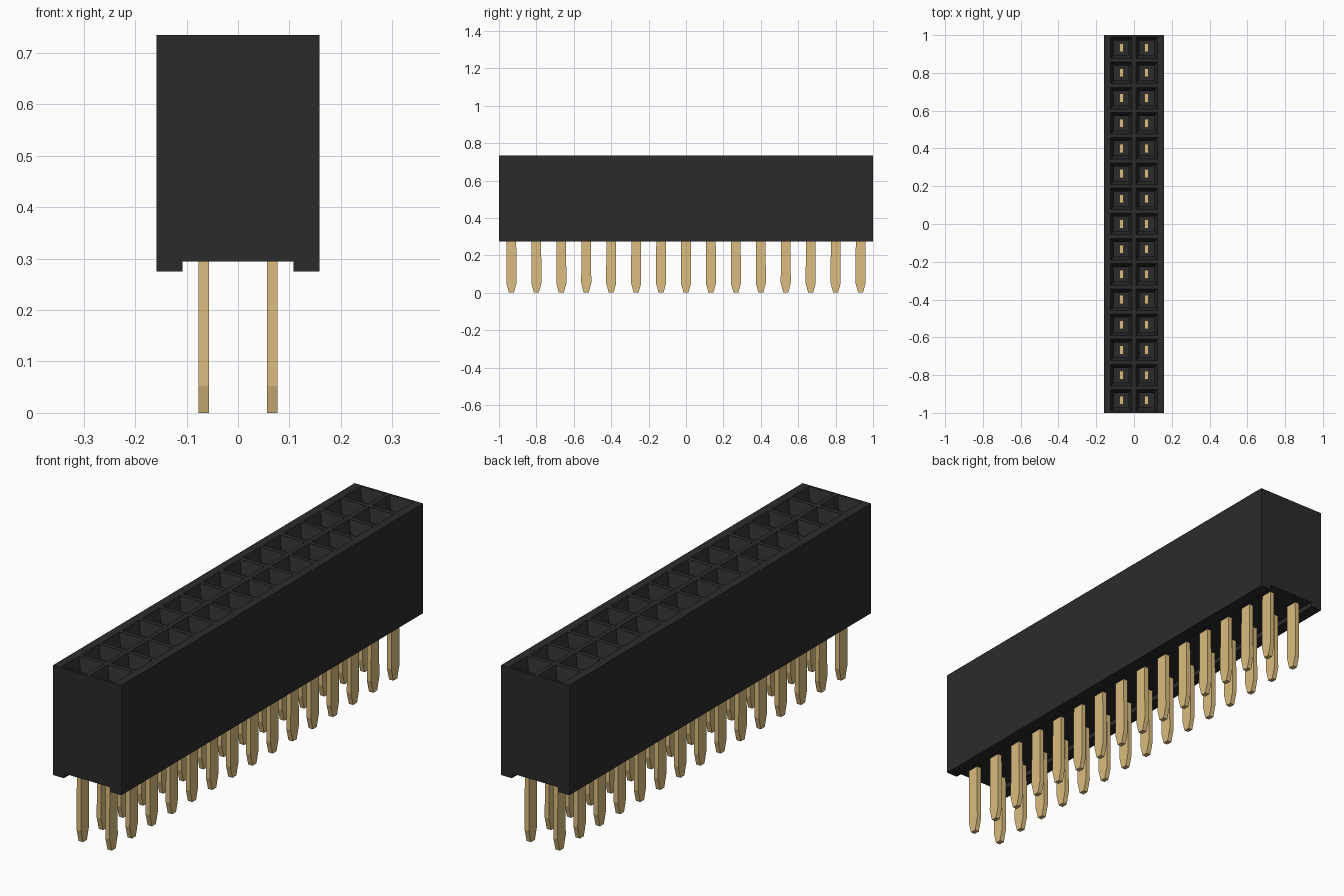
import bpy
import bmesh

cube = bpy.data.objects.get("Cube")
if cube:
    bpy.data.objects.remove(cube, do_unlink=True)

ROWS = 15
PITCH = 2 / ROWS
HALF_W, TOP, FOOT, CHANNEL = 0.159, 0.735, 0.275, 0.295
FUNNEL_DEPTH, HOLE_DEPTH = 0.05, 0.09


def make_material(name, color):
    mat = bpy.data.materials.new(name)
    mat.use_nodes = True
    mat.diffuse_color = color
    mat.node_tree.nodes["Principled BSDF"].inputs["Base Color"].default_value = color
    return mat


def make_object(name, bm, mat):
    bmesh.ops.recalc_face_normals(bm, faces=bm.faces)
    mesh = bpy.data.meshes.new(name)
    bm.to_mesh(mesh)
    bm.free()
    mesh.materials.append(mat)
    obj = bpy.data.objects.new(name, mesh)
    bpy.context.collection.objects.link(obj)
    return obj


black = make_material("black plastic", (0.024, 0.024, 0.024, 1))
gold = make_material("gold metal", (0.708, 0.504, 0.21, 1))

# Housing: channelled profile extruded one pitch at a time
right_half = [(PITCH, TOP), (HALF_W, TOP), (HALF_W, FOOT), (0.108, FOOT), (0.108, CHANNEL)]
left_half = [(-x, z) for x, z in reversed(right_half)]
profile = [(0, TOP)] + right_half + left_half

bm = bmesh.new()
rings = [[bm.verts.new((x, -1 + i * PITCH, z)) for x, z in profile]
         for i in range(ROWS + 1)]
count = len(profile)
cells = []
for a, b in zip(rings, rings[1:]):
    for j in range(count):
        k = (j + 1) % count
        face = bm.faces.new((a[j], a[k], b[k], b[j]))
        if j in (0, count - 1):
            cells.append(face)
bm.faces.new(rings[0])
bm.faces.new(rings[-1])
bmesh.ops.recalc_face_normals(bm, faces=bm.faces)

# Sockets: rim, sloped funnel, straight hole
bmesh.ops.inset_individual(bm, faces=cells, thickness=0.014)
bmesh.ops.inset_individual(bm, faces=cells, thickness=0.026, depth=-FUNNEL_DEPTH)
hole = bmesh.ops.extrude_discrete_faces(bm, faces=cells)["faces"]
bmesh.ops.translate(bm, verts=[v for f in hole for v in f.verts],
                    vec=(0, 0, -HOLE_DEPTH))
make_object("housing", bm, black)

# Pins: flat blades, narrowed to a tip at the lower end
blade = [(0.013, 0), (0.027, 0.052), (0.027, TOP - FUNNEL_DEPTH - 0.01)]
outline = blade + [(-y, z) for y, z in reversed(blade)]
bm = bmesh.new()
for x in (-PITCH / 2, PITCH / 2):
    for i in range(ROWS):
        y0 = -1 + (i + 0.5) * PITCH
        # Above the channel the blade is thin enough to sit inside the hole
        face = bm.faces.new([bm.verts.new((x - 0.01, y0 + y * (0.85 if z > 0.5 else 1), z))
                             for y, z in outline])
        side = bmesh.ops.extrude_face_region(bm, geom=[face])["geom"]
        bmesh.ops.translate(bm, verts=[g for g in side if isinstance(g, bmesh.types.BMVert)],
                            vec=(0.02, 0, 0))
make_object("pins", bm, gold)
